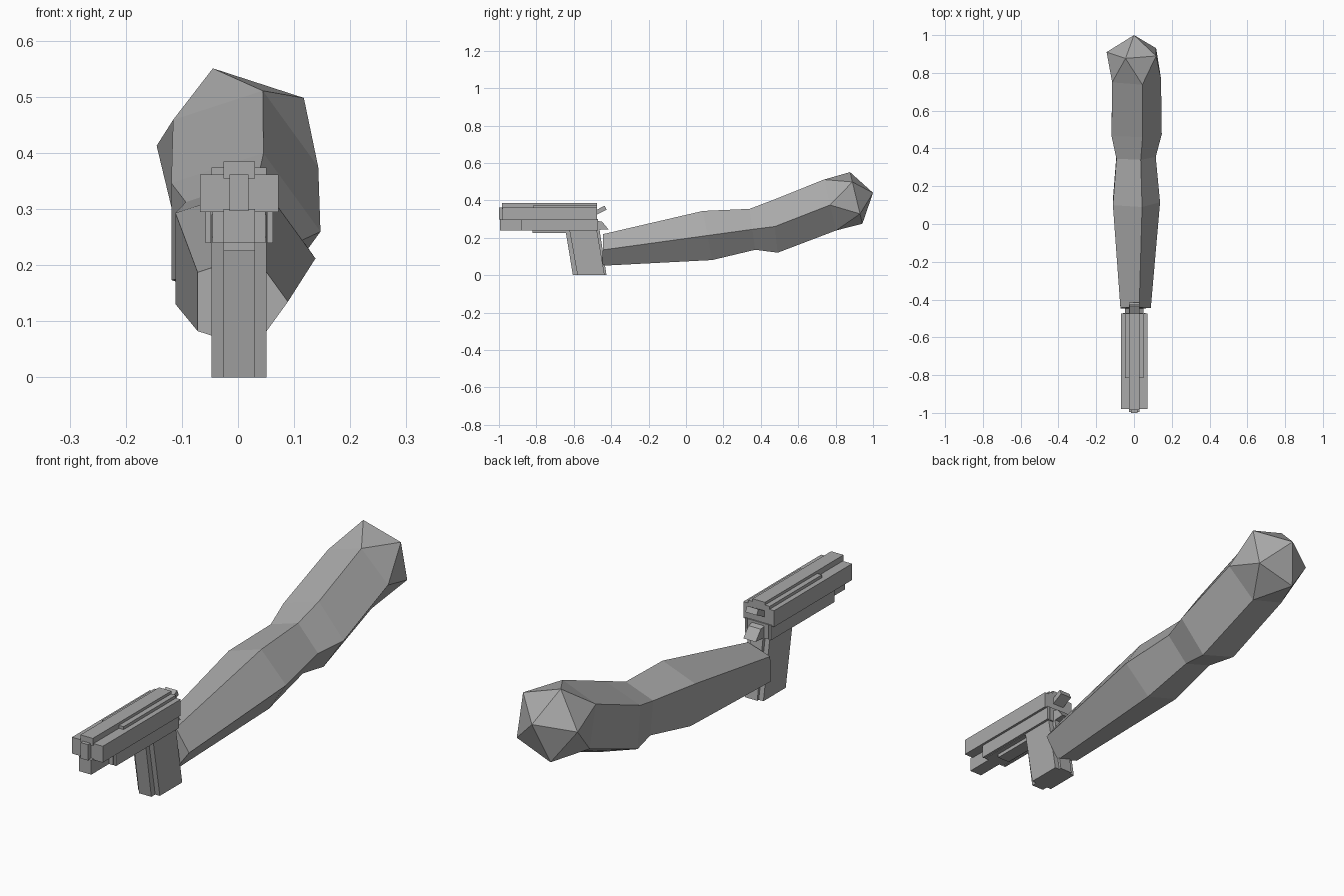
import bpy, bmesh, math

cube = bpy.data.objects.get("Cube")
if cube:
    bpy.data.objects.remove(cube, do_unlink=True)

GREY = (0.4, 0.4, 0.4, 1)
mat = bpy.data.materials.new("plain_grey")
mat.diffuse_color = GREY
mat.use_nodes = True
bsdf = next(n for n in mat.node_tree.nodes if n.type == 'BSDF_PRINCIPLED')
bsdf.inputs["Base Color"].default_value = GREY
CX = 0.002  # centre line of the pistol


def finish(name, bm):
    bmesh.ops.recalc_face_normals(bm, faces=bm.faces)
    me = bpy.data.meshes.new(name)
    bm.to_mesh(me)
    bm.free()
    me.materials.append(mat)
    ob = bpy.data.objects.new(name, me)
    bpy.context.collection.objects.link(ob)
    return ob


def prism(name, half_width, profile, cx=CX):
    """Extrude a (y, z) side profile across x."""
    bm = bmesh.new()
    a = [bm.verts.new((cx - half_width, y, z)) for y, z in profile]
    b = [bm.verts.new((cx + half_width, y, z)) for y, z in profile]
    n = len(profile)
    bm.faces.new(a)
    bm.faces.new(b[::-1])
    for i in range(n):
        j = (i + 1) % n
        bm.faces.new((a[i], a[j], b[j], b[i]))
    return finish(name, bm)


def box(name, half_width, y0, y1, z0, z1, cx=CX):
    return prism(name, half_width, [(y0, z0), (y1, z0), (y1, z1), (y0, z1)], cx)


# Arm: five-sided rings (y, centre z, radius, y shift per height, turn in degrees)
rings = [
    (-0.445, 0.135, 0.089, -0.03, 0),
    (0.115, 0.212, 0.138, 0.19, 0),
    (0.355, 0.245, 0.115, 0.14, 0),
    (0.475, 0.260, 0.147, 0.11, 0),
    (0.770, 0.375, 0.143, 0.24, 0),
    (0.910, 0.413, 0.145, 0.24, 36),
]
bm = bmesh.new()
loops = []
for y, cz, r, lean, turn in rings:
    loop = []
    for k in range(5):
        a = math.radians(72 * k + turn)
        h = r * math.sin(a)
        loop.append(bm.verts.new((r * math.cos(a), y - lean * h, cz + h)))
    loops.append(loop)
bm.faces.new(loops[0])
for p, q in zip(loops[:4], loops[1:5]):
    for k in range(5):
        j = (k + 1) % 5
        bm.faces.new((p[k], p[j], q[j], q[k]))
# Faceted rounded end
p, q = loops[4], loops[5]
tip = bm.verts.new((0, 1.0, 0.44))
for k in range(5):
    j = (k + 1) % 5
    bm.faces.new((p[k], p[j], q[k]))
    bm.faces.new((q[k], p[j], q[j]))
    bm.faces.new((q[k], q[j], tip))
finish("arm", bm)

# Pistol slide, ribs and muzzle
box("slide", 0.070, -0.98, -0.475, 0.295, 0.362)
box("slide_wide_rib", 0.049, -0.815, -0.475, 0.355, 0.374)
box("slide_top_rib", 0.028, -0.985, -0.475, 0.355, 0.385)
box("muzzle", 0.017, -1.0, -0.97, 0.297, 0.362)

# Frame under the slide
box("front_lug", 0.028, -0.995, -0.86, 0.240, 0.300)
box("frame", 0.047, -0.88, -0.47, 0.240, 0.300)
for side, s in (("left", 1), ("right", -1)):
    box("frame_plate_" + side, 0.005, -0.88, -0.47, 0.240, 0.300, CX + s * 0.055)
box("lower_rail", 0.028, -0.82, -0.60, 0.225, 0.245)

# Raked grip with narrower front and back straps
prism("grip", 0.049, [(-0.625, 0.25), (-0.580, 0.0), (-0.435, 0.0), (-0.485, 0.29)])
prism("grip_front_strap", 0.028, [(-0.645, 0.245), (-0.605, 0.0), (-0.57, 0.0), (-0.61, 0.25)])
prism("grip_back_strap", 0.028, [(-0.50, 0.28), (-0.45, 0.0), (-0.425, 0.0), (-0.468, 0.28)])

# Tail above the hand and tilted hammer
prism("grip_tail", 0.028, [(-0.49, 0.295), (-0.448, 0.285), (-0.415, 0.245), (-0.47, 0.242)])
prism("hammer", 0.026, [(-0.485, 0.345), (-0.435, 0.372), (-0.425, 0.350), (-0.475, 0.325)])
